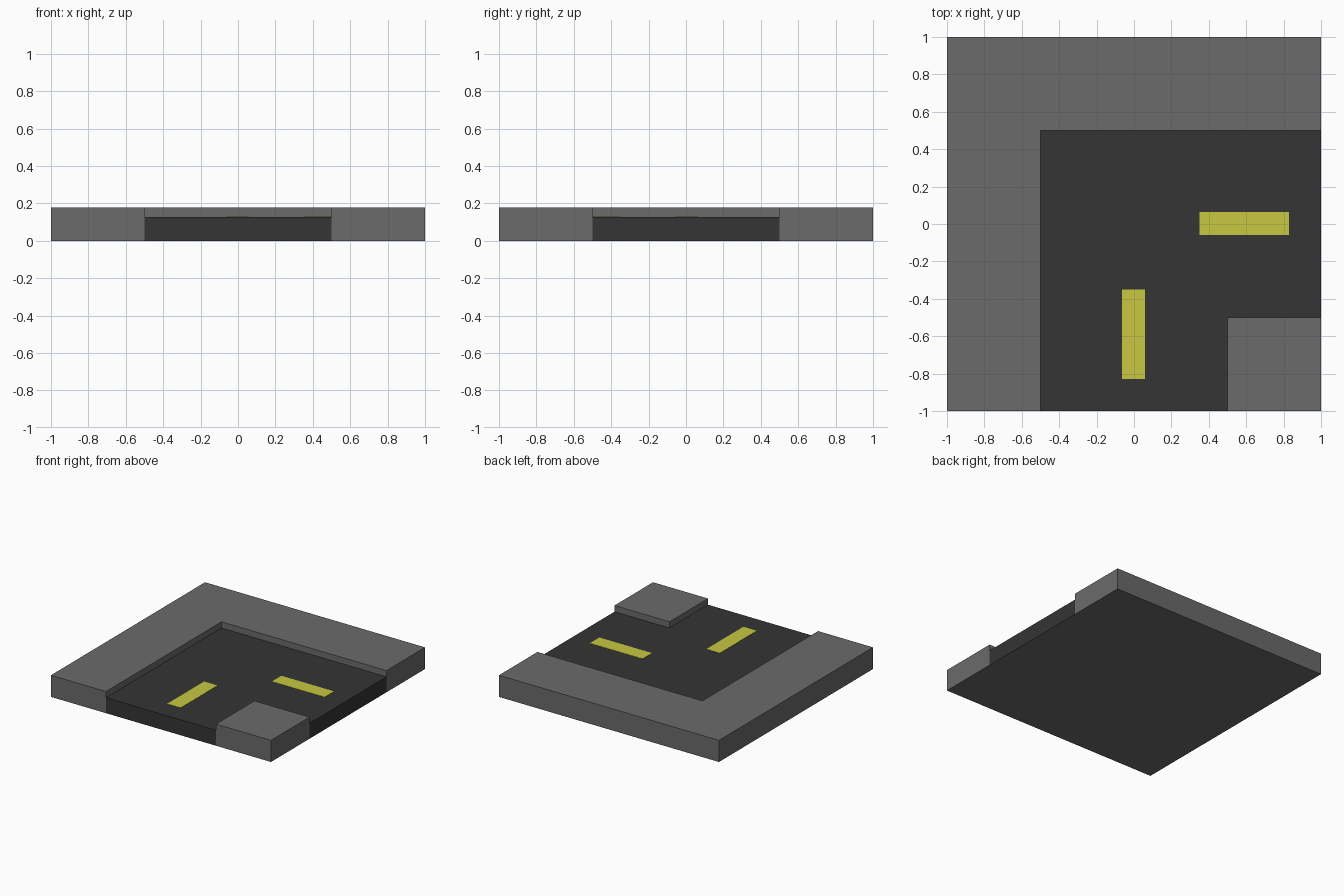
import bpy
import bmesh

cube = bpy.data.objects.get("Cube")
if cube:
    bpy.data.objects.remove(cube, do_unlink=True)

ROAD_Z, PAVEMENT_Z = 0.127, 0.178


def make_material(name, rgb):
    mat = bpy.data.materials.new(name)
    mat.use_nodes = True
    mat.diffuse_color = (*rgb, 1)
    mat.node_tree.nodes["Principled BSDF"].inputs["Base Color"].default_value = (*rgb, 1)
    return mat


pavement_grey = make_material("pavement grey", (0.145, 0.145, 0.145))
asphalt = make_material("dark asphalt", (0.035, 0.035, 0.035))
paint = make_material("yellow paint", (0.58, 0.58, 0.053))


def prism(name, outline, z0, z1, mat, underside=None):
    """Extrude a flat outline upwards from z0 to z1."""
    bm = bmesh.new()
    base = bm.faces.new([bm.verts.new((x, y, z0)) for x, y in outline])
    top = bmesh.ops.extrude_face_region(bm, geom=[base], use_keep_orig=True)["geom"]
    bmesh.ops.translate(bm, vec=(0, 0, z1 - z0),
                        verts=[v for v in top if isinstance(v, bmesh.types.BMVert)])
    bmesh.ops.recalc_face_normals(bm, faces=bm.faces)
    mesh = bpy.data.meshes.new(name)
    mesh.materials.append(mat)
    if underside:
        mesh.materials.append(underside)
        for face in bm.faces:
            face.material_index = int(face.normal.z < -0.5)
    bm.to_mesh(mesh)
    bm.free()
    obj = bpy.data.objects.new(name, mesh)
    bpy.context.collection.objects.link(obj)
    return obj


def rectangle(x0, x1, y0, y1):
    return [(x0, y0), (x1, y0), (x1, y1), (x0, y1)]


# Raised pavement: outer corner strip and inner corner block
prism("outer_pavement",
      [(-1, -1), (-0.5, -1), (-0.5, 0.5), (1, 0.5), (1, 1), (-1, 1)],
      0, PAVEMENT_Z, pavement_grey)
prism("inner_corner_pavement", rectangle(0.5, 1, -1, -0.5), 0, PAVEMENT_Z, pavement_grey)

# Road bend between the pavements, on a grey underside
prism("road_bend",
      [(-0.5, -1), (0.5, -1), (0.5, -0.5), (1, -0.5), (1, 0.5), (-0.5, 0.5)],
      0, ROAD_Z, asphalt, pavement_grey)

# Painted centre dashes
for name, outline in (("front_dash", rectangle(-0.063, 0.06, -0.83, -0.35)),
                      ("left_dash", rectangle(0.35, 0.83, -0.06, 0.063))):
    prism(name, outline, ROAD_Z, ROAD_Z + 0.002, paint)
